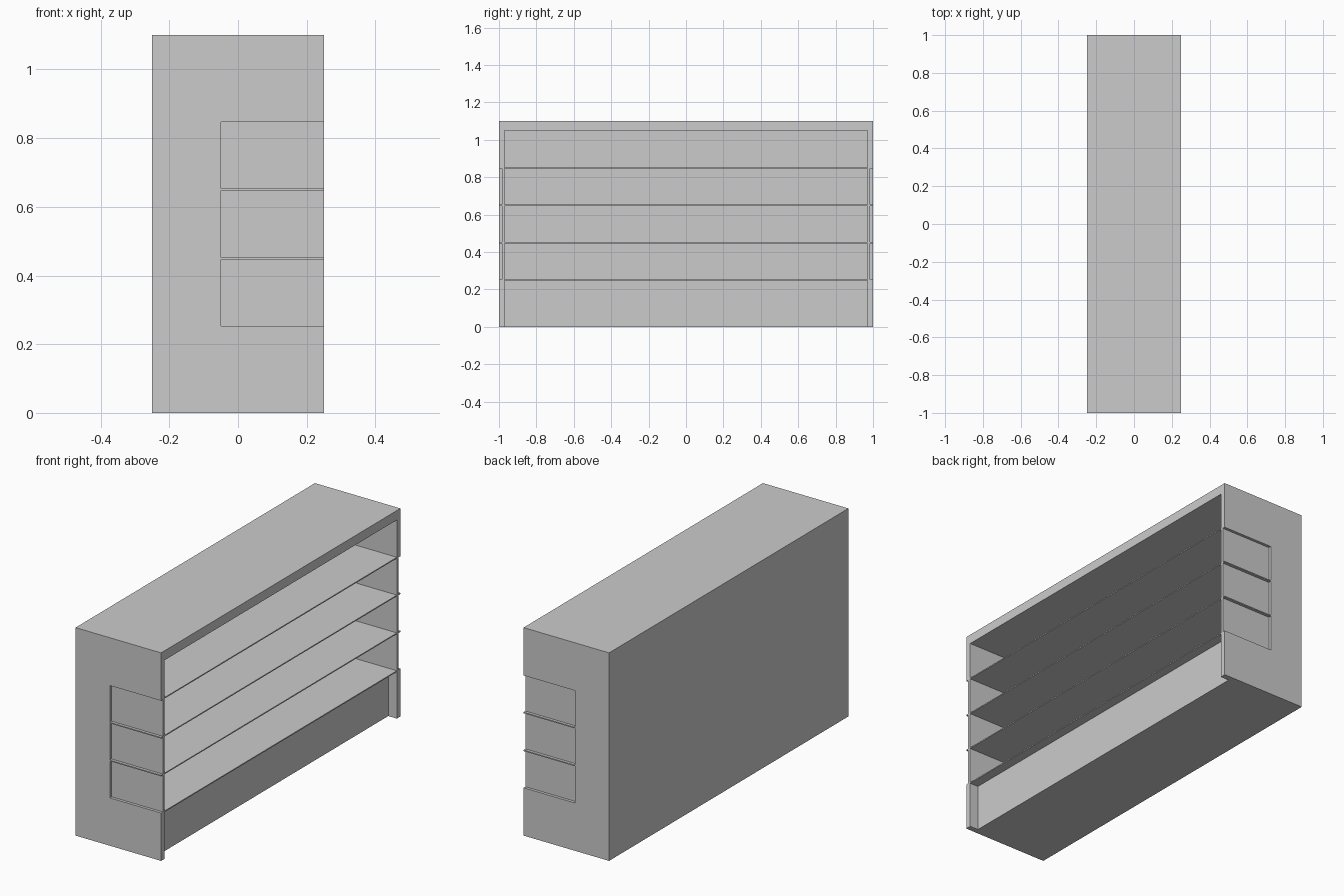
import bpy

if "Cube" in bpy.data.objects:
    bpy.data.objects.remove(bpy.data.objects["Cube"])


def box(name, x, y, z):
    """Axis-aligned box from (min, max) ranges."""
    xs, ys, zs = sorted(x), sorted(y), sorted(z)
    v = [(a, b, c) for a in xs for b in ys for c in zs]
    f = [(0, 1, 3, 2), (4, 6, 7, 5), (0, 4, 5, 1),
         (2, 3, 7, 6), (0, 2, 6, 4), (1, 5, 7, 3)]
    me = bpy.data.meshes.new(name)
    me.from_pydata(v, [], f)
    ob = bpy.data.objects.new(name, me)
    bpy.context.collection.objects.link(ob)
    return ob


D, L, H = 0.25, 1.0, 1.1       # half depth, half length, height
INNER = 0.97                   # inside face of the end walls
LEVELS = (0.25, 0.45, 0.65, 0.85)
T = 0.003                      # half shelf thickness

# canopy and recessed plinth
box("canopy", (-D, D), (-L, L), (1.05, H))
box("plinth", (-D, 0.20), (-INNER, INNER), (0, LEVELS[0] - T))

# thin shelves running through the end walls
for i, z in enumerate(LEVELS):
    box(f"shelf_{i + 1}", (-D, D), (-L, L), (z - T, z + T))

# back panels between the shelves
tops = LEVELS[1:] + (1.05 + T,)
for i, (a, b) in enumerate(zip(LEVELS, tops)):
    box(f"back_panel_{i + 1}", (-D, -D + 0.03), (-INNER, INNER), (a + T, b - T))

# end walls: solid below and above, solid rear with inset window in between
for side, s in (("front", -1), ("rear", 1)):
    wall = (s * INNER, s * L)
    box(f"{side}_end_lower", (-D, D), wall, (0, LEVELS[0] - T))
    box(f"{side}_end_upper", (-D, D), wall, (LEVELS[-1] + T, 1.05))
    for i, (a, b) in enumerate(zip(LEVELS, LEVELS[1:])):
        z = (a + T, b - T)
        box(f"{side}_end_wall_{i + 1}", (-D, -0.05), wall, z)
        box(f"{side}_end_window_{i + 1}", (-0.05, D),
            (s * INNER, s * 0.985), z)
